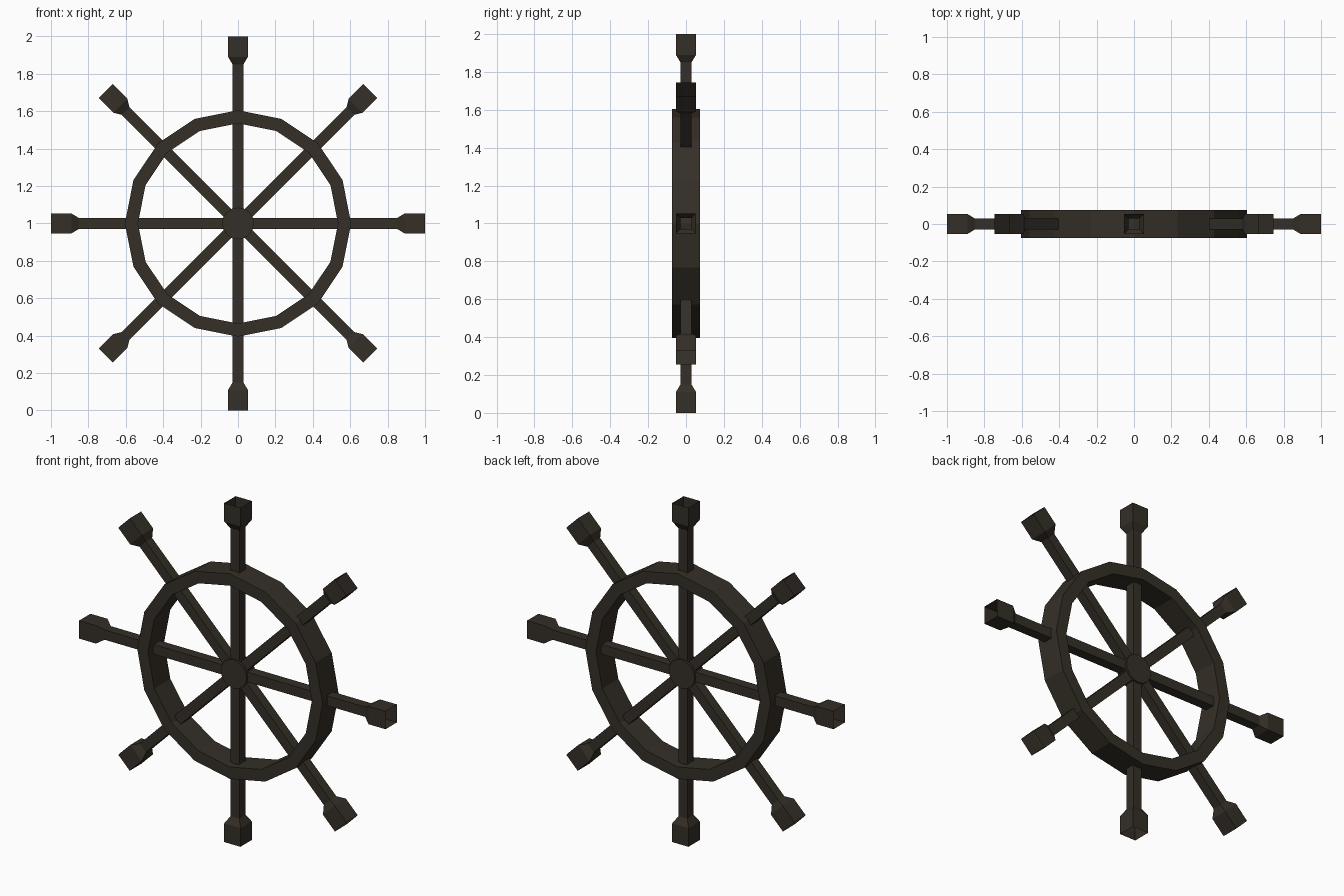
import bpy, bmesh, math
from mathutils import Matrix, Vector

if "Cube" in bpy.data.objects:
    bpy.data.objects.remove(bpy.data.objects["Cube"])

wood = bpy.data.materials.new("dark_wood")
wood.diffuse_color = (0.035, 0.028, 0.02, 1)
wood.use_nodes = True
wood.node_tree.nodes["Principled BSDF"].inputs["Base Color"].default_value = wood.diffuse_color
CENTRE = Vector((0, 0, 1))


def finish(name, bm):
    me = bpy.data.meshes.new(name)
    bm.to_mesh(me)
    bm.free()
    me.materials.append(wood)
    ob = bpy.data.objects.new(name, me)
    bpy.context.collection.objects.link(ob)
    ob.location = CENTRE
    return ob


def bridge(bm, a, b):
    n = len(a)
    for i in range(n):
        j = (i + 1) % n
        bm.faces.new((a[i], a[j], b[j], b[i]))


def circle(bm, r, y, n=16):
    return [bm.verts.new((r * math.cos(math.tau * i / n), y, r * math.sin(math.tau * i / n)))
            for i in range(n)]


# Rim: 16-sided ring with a rectangular section
bm = bmesh.new()
loops = [circle(bm, r, y) for r, y in
         ((0.605, -0.075), (0.605, 0.075), (0.535, 0.075), (0.535, -0.075))]
for k in range(4):
    bridge(bm, loops[k], loops[(k + 1) % 4])
bmesh.ops.recalc_face_normals(bm, faces=bm.faces)
finish("rim", bm)

# Hub: short 16-sided disc
bm = bmesh.new()
front, back = circle(bm, 0.085, -0.04), circle(bm, 0.085, 0.04)
bridge(bm, front, back)
bm.faces.new(front)
bm.faces.new(back)
bmesh.ops.recalc_face_normals(bm, faces=bm.faces)
finish("hub", bm)

# Spokes: square bars flaring into hollow, open-ended handles
for s in range(8):
    bm = bmesh.new()
    loops = []
    for z, h in ((0.03, 0.029), (0.85, 0.029), (0.89, 0.053), (1.0, 0.053)):
        loops.append([bm.verts.new((x * h, y * h, z))
                      for x, y in ((-1, -1), (1, -1), (1, 1), (-1, 1))])
    for a, b in zip(loops, loops[1:]):
        bridge(bm, a, b)
    bm.transform(Matrix.Rotation(math.tau * s / 8, 4, 'Y'))
    finish(f"spoke_{s + 1}", bm)
